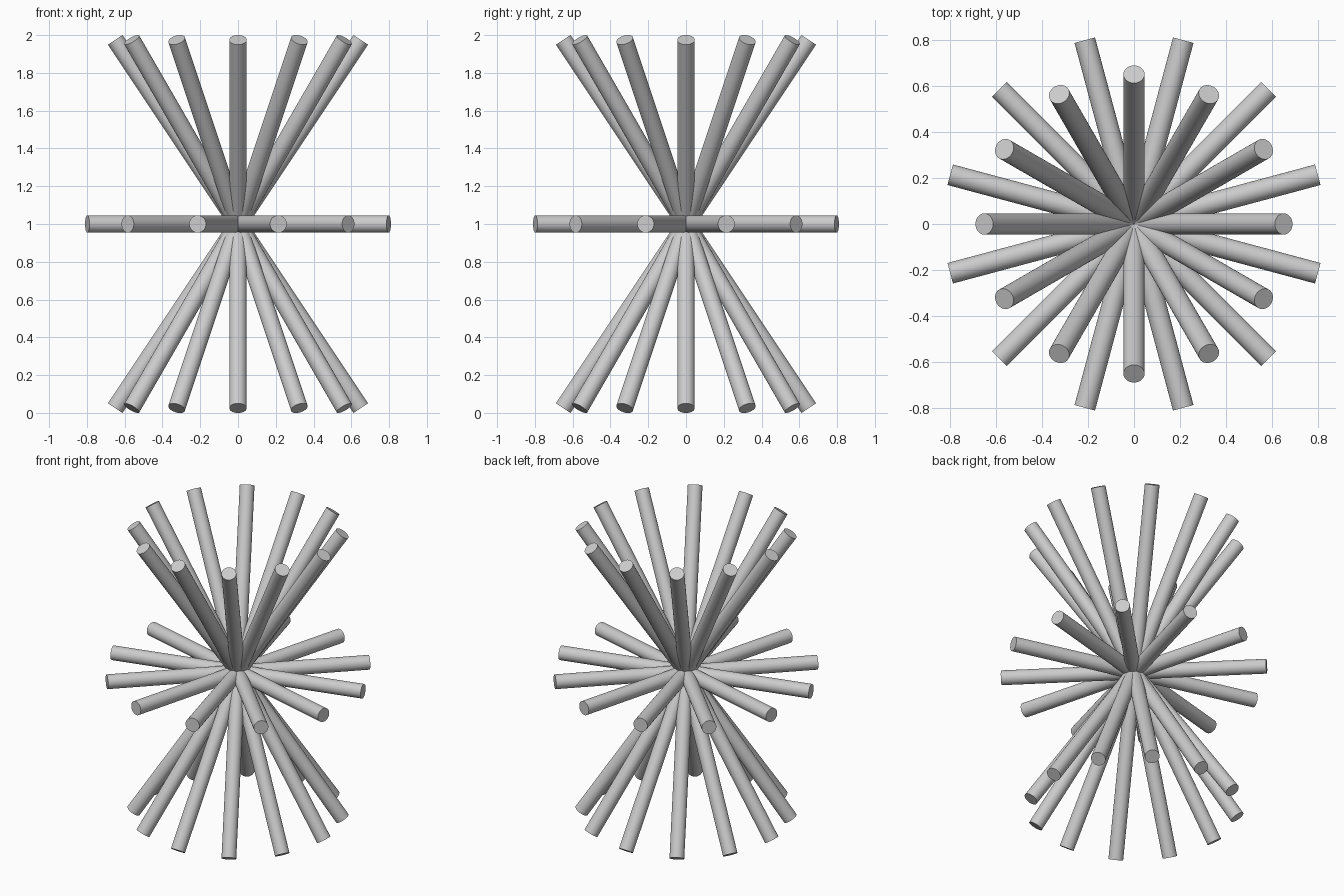
import bpy
import math
from mathutils import Vector

if "Cube" in bpy.data.objects:
    bpy.data.objects.remove(bpy.data.objects["Cube"])

CENTRE = Vector((0, 0, 1))
RADIUS = 0.046


def rod(name, tip):
    """Straight round rod passing through the centre, from -tip to +tip."""
    tip = Vector(tip)
    bpy.ops.mesh.primitive_cylinder_add(
        vertices=40, radius=RADIUS, depth=2 * tip.length, location=CENTRE,
        rotation=tip.to_track_quat('Z', 'Y').to_euler())
    obj = bpy.context.object
    obj.name = name
    bpy.ops.object.shade_smooth_by_angle(angle=math.radians(35))


# Slanted rods: each makes one upper and one lower spoke
for i in range(12):
    a = math.radians(30 * i)
    rod(f"slanted_rod_{i + 1}", (0.65 * math.cos(a), 0.65 * math.sin(a), 0.975))

# Level rods: each makes two opposite spokes of the middle ring
for i in range(6):
    a = math.radians(15 + 30 * i)
    rod(f"level_rod_{i + 1}", (0.826 * math.cos(a), 0.826 * math.sin(a), 0))
